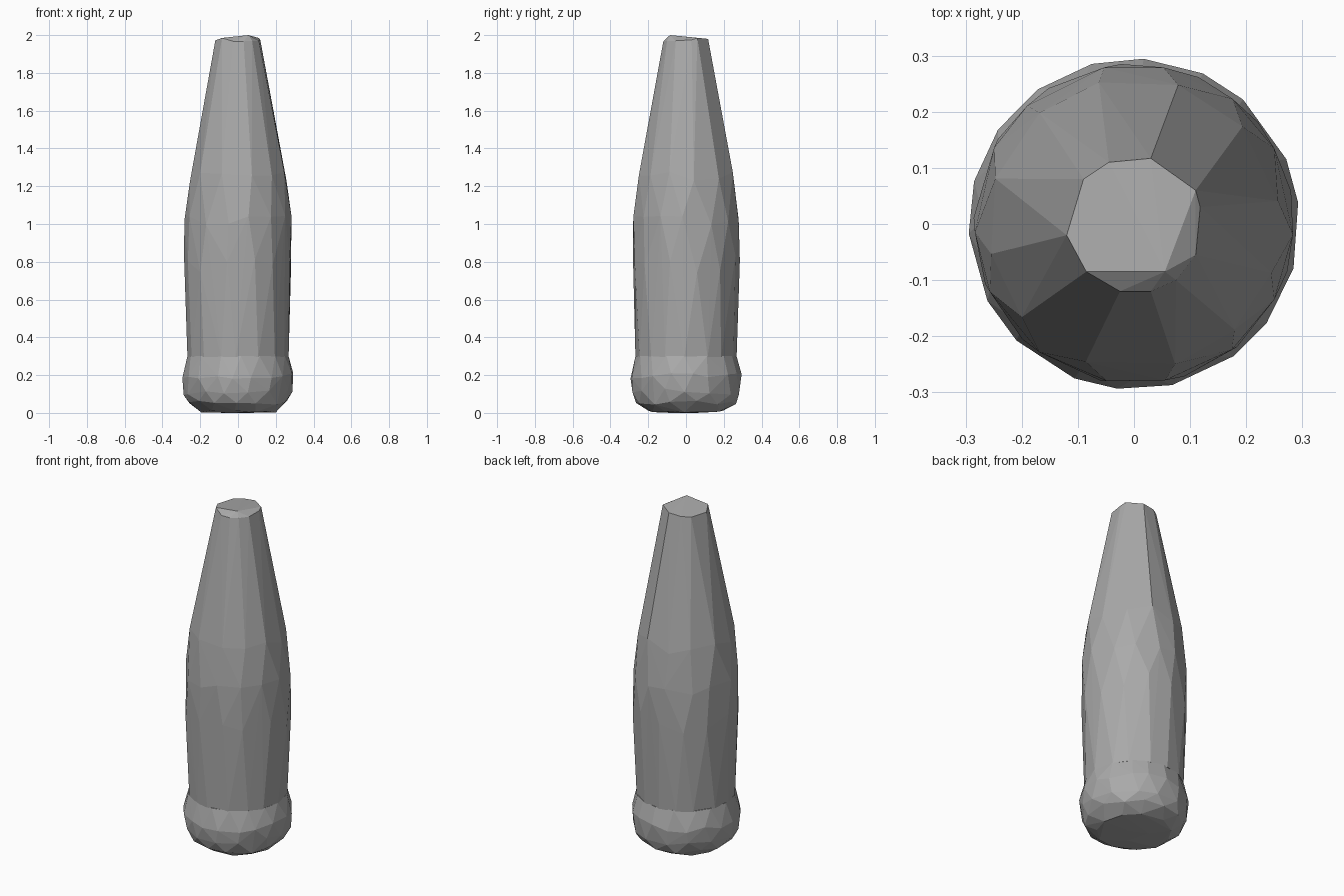
import bpy
import bmesh
import math
import random
from mathutils import Vector

cube = bpy.data.objects.get("Cube")
if cube:
    bpy.data.objects.remove(cube, do_unlink=True)

random.seed(4)

grey = bpy.data.materials.new("plain_grey")
grey.use_nodes = True
colour = (0.4, 0.4, 0.4, 1)
grey.diffuse_color = colour
grey.node_tree.nodes["Principled BSDF"].inputs["Base Color"].default_value = colour


def ring(radius, z, sides, turn=0.0, wobble=0.0):
    """Points on a circle, unevenly placed for a hand-cut faceted look."""
    step = math.tau / sides
    points = []
    for i in range(sides):
        a = (i + turn + random.uniform(-0.15, 0.15)) * step
        points.append(Vector((radius * math.cos(a), radius * math.sin(a),
                              z + random.uniform(-wobble, wobble))))
    return points


def faceted_solid(name, points):
    """Wrap the points in a flat-faced convex shell."""
    bm = bmesh.new()
    for p in points:
        bm.verts.new(p)
    hull = bmesh.ops.convex_hull(bm, input=bm.verts[:])
    spare = {g for g in hull["geom_interior"] + hull["geom_unused"]
             if isinstance(g, bmesh.types.BMVert)}
    bmesh.ops.delete(bm, geom=list(spare), context='VERTS')
    bmesh.ops.recalc_face_normals(bm, faces=bm.faces[:])
    mesh = bpy.data.meshes.new(name)
    bm.to_mesh(mesh)
    bm.free()
    mesh.materials.append(grey)
    obj = bpy.data.objects.new(name, mesh)
    bpy.context.collection.objects.link(obj)
    return obj


# Rounded foot
foot = []
for radius, z, sides, turn, wobble in (
        (0.20, 0.008, 11, 0.0, 0.006), (0.265, 0.055, 14, 0.4, 0.012),
        (0.288, 0.11, 14, 0.0, 0.02), (0.295, 0.195, 18, 0.3, 0.015),
        (0.268, 0.30, 16, 0.0, 0.0)):
    foot += ring(radius, z, sides, turn, wobble)
foot += [Vector((0.05, 0, 0)), Vector((-0.06, 0.05, 0)), Vector((-0.03, -0.08, 0))]
faceted_solid("foot", foot)

# Tall body tapering into the neck
body = []
for radius, z, sides, turn, wobble in (
        (0.268, 0.295, 16, 0.0, 0.0), (0.286, 0.80, 13, 0.3, 0.06),
        (0.284, 1.02, 14, 0.0, 0.03), (0.26, 1.25, 12, 0.4, 0.03)):
    body += ring(radius, z, sides, turn, wobble)

# Slanted, chipped tip
body += [Vector(p) for p in (
    (0.055, -0.085, 2.0), (-0.085, -0.085, 1.985), (-0.12, -0.02, 1.972),
    (-0.09, 0.08, 1.972), (-0.045, 0.11, 1.975), (0.03, 0.117, 1.98),
    (0.11, 0.06, 1.985), (0.118, 0.03, 1.975), (0.11, -0.055, 1.97),
    (0.075, -0.1, 1.97), (0.03, -0.12, 1.967), (-0.025, -0.12, 1.967))]
faceted_solid("body", body)
